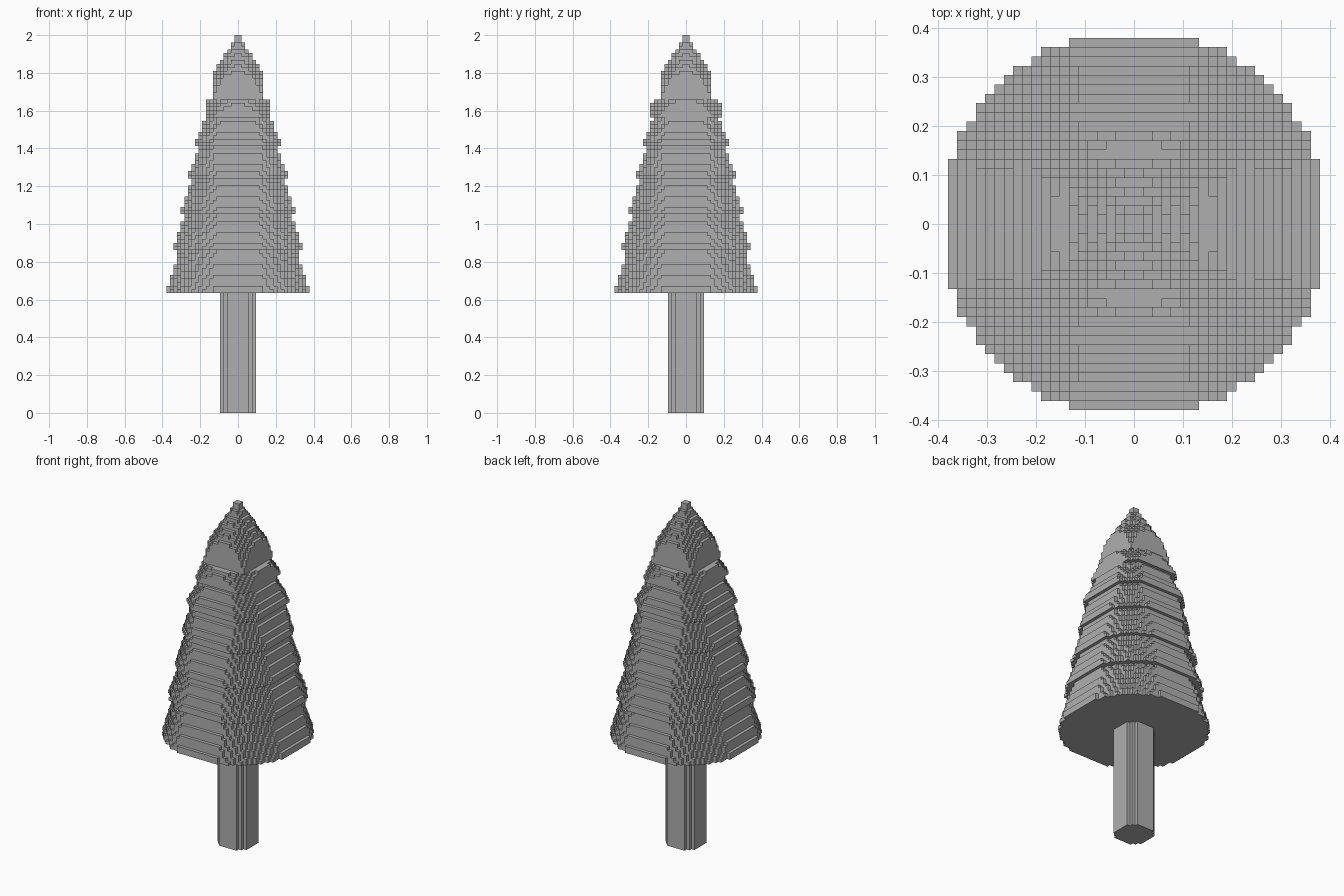
import bpy, bmesh, math

cube = bpy.data.objects.get("Cube")
if cube:
    bpy.data.objects.remove(cube, do_unlink=True)

STEP = 0.01895          # block width
BASE = 0.635            # height where the foliage starts

grey = bpy.data.materials.new("plain_grey")
grey.use_nodes = True
grey.diffuse_color = (0.43, 0.43, 0.43, 1)
grey.node_tree.nodes["Principled BSDF"].inputs["Base Color"].default_value = grey.diffuse_color


def lerp(a, b, t):
    return a + (b - a) * t


def layer_cells(half_x, half_y, radius):
    """Blocks of one layer: a disc trimmed by a rectangle."""
    n = math.ceil(max(half_x, half_y) / STEP) + 1
    cells = set()
    for i in range(-n, n):
        for j in range(-n, n):
            x, y = (i + 0.5) * STEP, (j + 0.5) * STEP
            if abs(x) < half_x and abs(y) < half_y and math.hypot(x, y) < radius:
                cells.add((i, j))
    return cells


def block_object(name, layers, z0, dz):
    """Skin a stack of block layers, then merge the flat areas."""
    cells = {(i, j, k) for k, layer in enumerate(layers) for i, j in layer}
    bm = bmesh.new()
    corners = {}

    def corner(p):
        if p not in corners:
            corners[p] = bm.verts.new((p[0] * STEP, p[1] * STEP, z0 + p[2] * dz))
        return corners[p]

    for cell in cells:
        for axis in range(3):
            u, v = (axis + 1) % 3, (axis + 2) % 3
            for side in (0, 1):
                near = list(cell)
                near[axis] += 2 * side - 1
                if tuple(near) in cells:
                    continue
                ring = []
                for du, dv in ((0, 0), (1, 0), (1, 1), (0, 1)):
                    p = list(cell)
                    p[axis] += side
                    p[u] += du
                    p[v] += dv
                    ring.append(corner(tuple(p)))
                bm.faces.new(ring if side else ring[::-1])
    bmesh.ops.dissolve_limit(bm, angle_limit=0.01, verts=bm.verts, edges=bm.edges)
    mesh = bpy.data.meshes.new(name)
    bm.to_mesh(mesh)
    bm.free()
    mesh.materials.append(grey)
    obj = bpy.data.objects.new(name, mesh)
    bpy.context.collection.objects.link(obj)
    return obj


# Trunk: one tall layer
block_object("trunk", [layer_cells(0.095, 0.095, 0.0985)], 0, BASE)

# Foliage tiers: start height, half width low/high, radius low/high, extra depth
TIERS = [
    (0.635, 0.38, 0.31, 0.398, 0.33, 0),
    (0.865, 0.345, 0.28, 0.365, 0.30, 0),
    (1.045, 0.31, 0.24, 0.33, 0.265, 0),
    (1.24, 0.27, 0.20, 0.29, 0.235, 0),
    (1.42, 0.227, 0.175, 0.262, 0.19, 0),
    (1.56, 0.175, 0.17, 0.232, 0.165, 0.02),
    (1.66, 0.135, 0.13, 0.185, 0.15, 0),
    (1.77, 0.135, 0.11, 0.15, 0.10, 0.01),
    (1.85, 0.095, 0.055, 0.095, 0.055, 0),
    (1.93, 0.045, 0.015, 0.045, 0.015, 0),
]
ends = [t[0] for t in TIERS[1:]] + [2.0]
count = round((2 - BASE) / STEP)
dz = (2 - BASE) / count
layers = []
for k in range(count):
    z = BASE + (k + 0.5) * dz
    tier, end = [(t, e) for t, e in zip(TIERS, ends) if t[0] <= z][-1]
    start, s0, s1, r0, r1, extra = tier
    t = (z - start) / (end - start)
    half = lerp(s0, s1, t)
    layers.append(layer_cells(half, half + extra, lerp(r0, r1, t)))
block_object("foliage", layers, BASE, dz)
